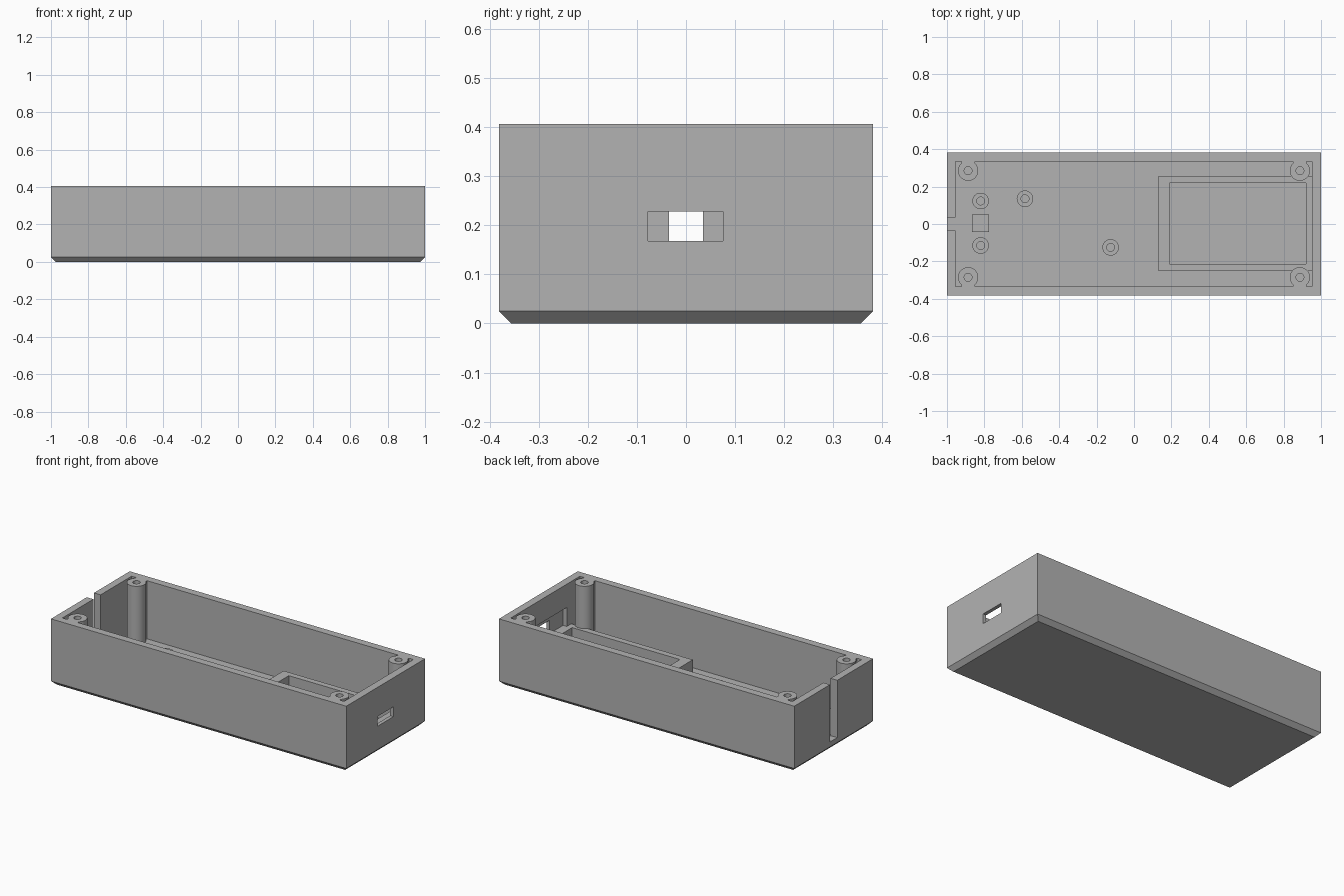
import bpy
import bmesh

if "Cube" in bpy.data.objects:
    bpy.data.objects.remove(bpy.data.objects["Cube"], do_unlink=True)

grey = bpy.data.materials.new("plain_grey")
grey.use_nodes = True
GREY = (0.45, 0.45, 0.45, 1)
grey.diffuse_color = GREY
grey.node_tree.nodes["Principled BSDF"].inputs["Base Color"].default_value = GREY

TOP, FLOOR = 0.406, 0.05
INNER_X0, INNER_X1, INNER_Y = -0.955, 0.953, 0.335
RIM_TOP = 0.147


def finish(name, bm):
    mesh = bpy.data.meshes.new(name)
    bm.to_mesh(mesh)
    bm.free()
    mesh.materials.append(grey)
    ob = bpy.data.objects.new(name, mesh)
    bpy.context.collection.objects.link(ob)
    return ob


def box(name, x0, x1, y0, y1, z0, z1, chamfer=0):
    bm = bmesh.new()
    bmesh.ops.create_cube(bm, size=1)
    for v in bm.verts:
        v.co.x = x1 if v.co.x > 0 else x0
        v.co.y = y1 if v.co.y > 0 else y0
        v.co.z = z1 if v.co.z > 0 else z0
    if chamfer:
        low = [e for e in bm.edges if all(v.co.z == z0 for v in e.verts)]
        bmesh.ops.bevel(bm, geom=low, offset=chamfer, segments=1, affect='EDGES')
    return finish(name, bm)


def cylinder(name, x, y, radius, z0, z1, sides=40):
    bm = bmesh.new()
    bmesh.ops.create_cone(bm, cap_ends=True, segments=sides, radius1=radius,
                          radius2=radius, depth=z1 - z0)
    bmesh.ops.translate(bm, verts=bm.verts, vec=(x, y, (z0 + z1) / 2))
    return finish(name, bm)


def combine(target, tool, operation='DIFFERENCE'):
    mod = target.modifiers.new("combine", 'BOOLEAN')
    mod.operation, mod.object, mod.solver = operation, tool, 'EXACT'
    bpy.context.view_layer.objects.active = target
    bpy.ops.object.modifier_apply(modifier=mod.name)
    bpy.data.objects.remove(tool, do_unlink=True)


def smooth(ob):
    bpy.ops.object.select_all(action='DESELECT')
    ob.select_set(True)
    bpy.context.view_layer.objects.active = ob
    bpy.ops.object.shade_smooth_by_angle(angle=0.5)


# Open tray with a chamfered underside
tray = box("tray", -1, 1, -0.381, 0.381, 0, TOP, chamfer=0.025)
combine(tray, box("cavity", INNER_X0, INNER_X1, -INNER_Y, INNER_Y, FLOOR, 0.6))

# Cable slot at one end, port opening with an inner recess at the other
combine(tray, box("cable_slot", -1.1, -0.9, -0.035, 0.035, FLOOR + 0.005, 0.6))
combine(tray, box("port_recess", 0.9, 0.978, -0.208, 0.212, RIM_TOP, 0.263))
combine(tray, box("port_opening", 0.9, 1.1, -0.077, 0.075, 0.168, 0.228))

# Raised frame around the board bay
frame = box("bay_frame", 0.13, INNER_X1, -0.251, 0.256, FLOOR, RIM_TOP)
combine(frame, box("bay_opening", 0.19, 0.92, -0.213, 0.22, FLOOR - 0.02, 0.3))

# Corner screw posts, each tied to the long wall by a web
for sx, side in ((-1, "right"), (1, "left")):
    for sy, end in ((-1, "front"), (1, "back")):
        x, y = sx * 0.887, sy * 0.285
        post = cylinder("post", x, y, 0.054, FLOOR, TOP)
        y0, y1 = sorted((y, sy * INNER_Y))
        combine(post, box("web", x - 0.036, x + 0.036, y0, y1, FLOOR, TOP), 'UNION')
        combine(post, cylinder("bore", x, y, 0.021, 0.12, 0.6, 24))
        post.name = f"{end}_{side}_screw_post"
        smooth(post)

# Short mounting bosses on the floor
for i, (x, y) in enumerate(((-0.82, 0.123), (-0.82, -0.115), (-0.583, 0.135), (-0.125, -0.125))):
    boss = cylinder(f"mounting_boss_{i + 1}", x, y, 0.044, FLOOR, 0.12)
    combine(boss, cylinder("bore", x, y, 0.021, FLOOR + 0.005, 0.3, 24))
    smooth(boss)

# Square rest for the cable
box("cable_rest", -0.867, -0.775, -0.043, 0.05, FLOOR, 0.1)
